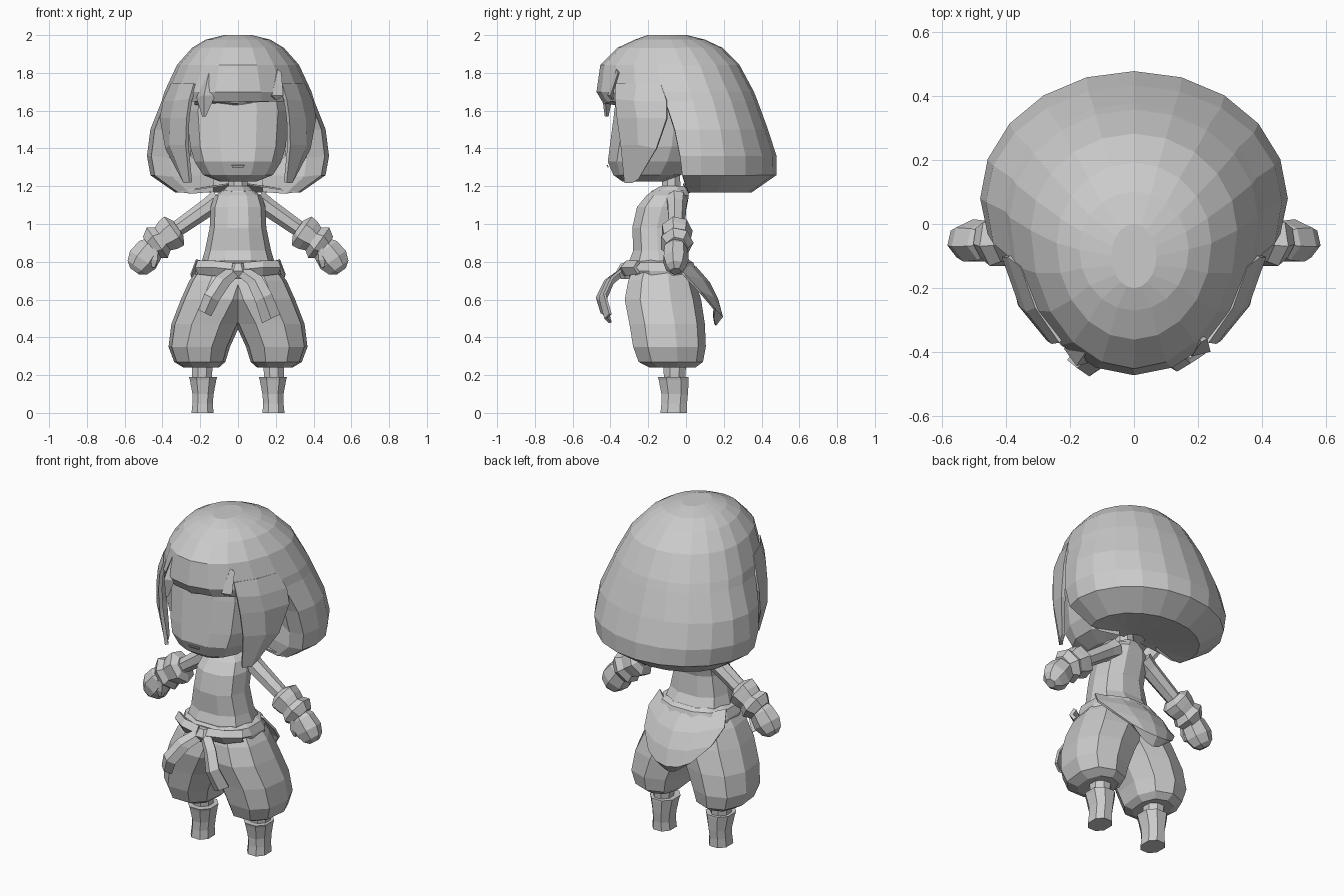
import bpy, bmesh, math
from mathutils import Vector as V

grey = bpy.data.materials.new("plain_grey")
grey.diffuse_color = (0.6, 0.6, 0.6, 1)


def make(name, rows, closed=True, caps=True, mirror=False, thick=0, keep=None):
    """Skin rows of points into flat faces."""
    bm = bmesh.new()
    vs = [[bm.verts.new(p) for p in r] for r in rows]
    n = len(rows[0])
    for i in range(len(rows) - 1):
        for j in range(n if closed else n - 1):
            k = (j + 1) % n
            if keep is None or keep(i, j):
                bm.faces.new((vs[i][j], vs[i][k], vs[i + 1][k], vs[i + 1][j]))
    if closed and caps:
        bm.faces.new(vs[0])
        if caps != "first":
            bm.faces.new(vs[-1])
    bmesh.ops.delete(bm, geom=[v for v in bm.verts if not v.link_faces], context='VERTS')
    bmesh.ops.recalc_face_normals(bm, faces=bm.faces)
    me = bpy.data.meshes.new(name)
    bm.to_mesh(me)
    bm.free()
    me.materials.append(grey)
    ob = bpy.data.objects.new(name, me)
    bpy.context.collection.objects.link(ob)
    if thick:
        m = ob.modifiers.new("thickness", 'SOLIDIFY')
        m.thickness = thick
        m.offset = 0
    if mirror:
        m = ob.modifiers.new("mirror", 'MIRROR')
        m.use_mirror_merge = False
    return ob


def ring(n, z, x0, x1, y0, y1, power=1.0):
    """Horizontal oval given by its bounds; power below 1 is boxier."""
    pts = []
    for i in range(n):
        a = 2 * math.pi * (i + 0.5) / n
        s, c = math.sin(a), math.cos(a)
        s = math.copysign(abs(s) ** power, s)
        c = math.copysign(abs(c) ** power, c)
        pts.append(V(((x0 + x1) / 2 + (x1 - x0) / 2 * s, (y0 + y1) / 2 - (y1 - y0) / 2 * c, z)))
    return pts


def stack(name, n, rows, power=1.0, **kw):
    return make(name, [ring(n, *r, power) for r in rows], **kw)


def tube(name, n, p0, p1, rows, **kw):
    """Rings of (distance, radius, depth) along a line in the xz plane."""
    p0 = V(p0)
    d = (V(p1) - p0).normalized()
    u = V((0, 1, 0))
    v = d.cross(u)
    out = []
    for t, r, q in rows:
        out.append([p0 + d * t + u * q * math.cos(2 * math.pi * i / n)
                    + v * r * math.sin(2 * math.pi * i / n) for i in range(n)])
    return make(name, out, **kw)


# Hair shell: rows of z, half width, centre y, front reach, back reach
N = 20
hair = [(1.997, .07, -.1, .10, .10), (1.972, .17, -.08, .19, .18), (1.93, .24, -.06, .30, .25),
        (1.84, .32, -.02, .43, .30), (1.70, .385, .02, .49, .335), (1.65, .40, .04, .48, .335),
        (1.5, .46, .07, .42, .36), (1.36, .478, .08, .36, .395), (1.26, .46, .08, .32, .395),
        (1.17, .33, .08, .22, .265), (1.21, .06, .0, .05, .05)]
rows = []
for z, rx, cy, rf, rb in hair:
    r = []
    for i in range(N):
        a = 2 * math.pi * i / N
        c = math.cos(a)
        r.append(V((rx * math.sin(a), cy - c * (rf if c > 0 else rb), z)))
    rows.append(r)


def hair_keep(i, j):
    a = (j + 0.5) * 360 / N
    return i < 5 or 72 < a < 288


make("hair_shell", rows, caps="first", keep=hair_keep, thick=.008)
# Hair curling back in towards the head behind the notch
edge = [r[4] for r in rows[5:10]]
make("hair_inner_curl", [edge, [V((p.x * .8, p.y + .0, p.z - .01)) for p in edge],
                         [V((.25 if p.z > 1.3 else .13, .03, p.z)) for p in edge]],
     closed=False, mirror=True)

# Side locks continue the shell; fringe spikes
make("side_lock", [
    [rows[4][2] + V((0, .01, .04)), rows[4][3] + V((-.01, .01, .04)), rows[4][4] + V((-.02, 0, .04))],
    [(.25, -.37, 1.66), (.33, -.27, 1.65), (.388, -.10, 1.65)],
    [(.265, -.36, 1.56), (.35, -.255, 1.56), (.405, -.10, 1.56)],
    [(.27, -.34, 1.42), (.355, -.25, 1.42), (.375, -.155, 1.40)],
    [(.25, -.32, 1.22), (.28, -.28, 1.22), (.29, -.25, 1.24)]],
    closed=False, mirror=True, thick=.02)
for name, x, tip, lean in (("fringe_spike_left", -.16, 1.57, -.02), ("fringe_spike_right", .20, 1.66, .0)):
    y = -.43 if x < 0 else -.40
    make(name, [[(x + .03, y + .04, 1.80), (x + .01, y + .03, 1.82), (x, y + .06, 1.80)],
                [(x + .04, y, 1.68), (x - .02, y - .015, 1.68), (x - .06, y + .04, 1.67)],
                [(x + lean + .01, y + .01, tip), (x + lean, y, tip), (x + lean - .01, y + .02, tip)]])
make("fringe_underside", [[(-.23, -.35, 1.66), (0, -.44, 1.65), (.23, -.35, 1.66)],
                          [(-.23, -.32, 1.64), (0, -.38, 1.64), (.23, -.32, 1.67)]],
     closed=False, thick=.02)

# Head and neck
stack("head", 12, [(1.225, -.10, .10, -.34, -.12), (1.26, -.19, .19, -.39, -.02),
                   (1.33, -.235, .235, -.42, .05), (1.41, -.26, .26, -.41, .08),
                   (1.60, -.275, .275, -.385, .10), (1.72, -.25, .25, -.37, .08)], power=.75)
stack("neck", 8, [(1.12, -.06, .06, -.13, -.02), (1.28, -.05, .05, -.13, -.03)])
make("mouth", [[(-.035, -.418, 1.312), (.035, -.418, 1.312)], [(-.03, -.412, 1.30), (.03, -.412, 1.30)]],
     closed=False, thick=.006)

# Torso
stack("shirt", 10, [(.76, -.20, .20, -.30, .03), (.81, -.19, .19, -.305, .02),
                    (.86, -.175, .175, -.285, -.01), (.98, -.15, .15, -.29, -.02),
                    (1.09, -.145, .145, -.265, .01), (1.15, -.125, .125, -.215, .02),
                    (1.18, -.08, .08, -.175, .01)], power=.85)
stack("collar", 8, [(1.14, -.08, .08, -.21, .01), (1.175, -.085, .085, -.19, .015),
                    (1.20, -.06, .06, -.14, .0)])
stack("waist_sash", 12, [(.70, -.225, .225, -.29, .05), (.75, -.235, .235, -.325, .06),
                         (.795, -.215, .215, -.325, .045), (.81, -.18, .18, -.29, .02)], power=.85)

# Sash knot, front tails and back drape
stack("sash_knot", 6, [(.71, -.03, .03, -.35, -.29), (.75, -.05, .05, -.375, -.29),
                       (.79, -.03, .03, -.35, -.29)])
for name, s, path in (
        ("sash_tail_left", -1, [(.02, -.34, .75, .03), (.08, -.41, .70, .035), (.14, -.455, .61, .035),
                                (.175, -.43, .53, .03)]),
        ("sash_tail_right", 1, [(.02, -.34, .75, .03), (.09, -.40, .70, .035), (.135, -.44, .61, .04),
                                (.175, -.41, .50, .045)])):
    make(name, [[(s * (x - w), y + .01, z - w * .5), (s * x, y - .015, z), (s * (x + w), y + .01, z + w * .5)]
                for x, y, z, w in path], closed=False, thick=.015)
make("sash_loop", [[(.03, -.32, .73), (.03, -.345, .76), (.03, -.32, .79)],
                   [(.13, -.31, .73), (.13, -.335, .77), (.13, -.31, .80)],
                   [(.21, -.25, .74), (.22, -.27, .77), (.21, -.25, .80)]],
     closed=False, mirror=True, thick=.02)
make("back_drape", [[(-w, y - d, z + .03), (-w * .5, y - d * .25, z), (0, y, z - .01),
                     (w * .5, y - d * .25, z), (w, y - d, z + .03)]
                    for z, y, w, d in ((.78, .05, .22, .12), (.70, .12, .25, .13), (.61, .165, .22, .09),
                                       (.52, .19, .14, .04), (.475, .155, .07, .01))],
     closed=False, thick=.012)

# Baggy trousers, legs and boots
stack("trouser_leg", 9, [(.78, -.10, .20, -.28, .02), (.70, -.12, .26, -.315, .05),
                         (.60, -.09, .305, -.335, .08), (.47, -.015, .355, -.31, .10),
                         (.35, .04, .37, -.29, .105), (.27, .065, .34, -.26, .09),
                         (.24, .10, .29, -.20, .05)], power=.85, mirror=True)
stack("lower_leg", 8, [(.26, .13, .25, -.125, .005), (.15, .135, .245, -.12, .0)], mirror=True)
stack("boot", 8, [(.19, .105, .265, -.155, .02), (.175, .11, .26, -.15, .02),
                  (.10, .125, .245, -.135, .015), (.05, .13, .245, -.135, .01),
                  (.0, .125, .25, -.14, .01)], power=.85, mirror=True)

# Arms, flared cuffs and mitten hands
sh, wr = (.10, -.05, 1.13), (.35, -.05, .955)
tube("arm", 7, sh, wr, [(0, .06, .06), (.06, .05, .052), (.32, .042, .042)], mirror=True)
tube("cuff", 7, sh, wr, [(.265, .05, .055), (.29, .095, .085), (.33, .09, .08), (.365, .075, .075),
                         (.40, .10, .09), (.445, .07, .06)], mirror=True)
tube("hand", 7, (.44, -.055, .90), (.54, -.055, .76), [(0, .045, .045), (.04, .075, .065),
     (.11, .085, .07), (.16, .065, .055), (.185, .03, .03)], mirror=True)
tube("thumb", 5, (.44, -.09, .87), (.45, -.09, .75), [(0, .03, .03), (.06, .03, .03), (.10, .012, .015)],
     mirror=True)
